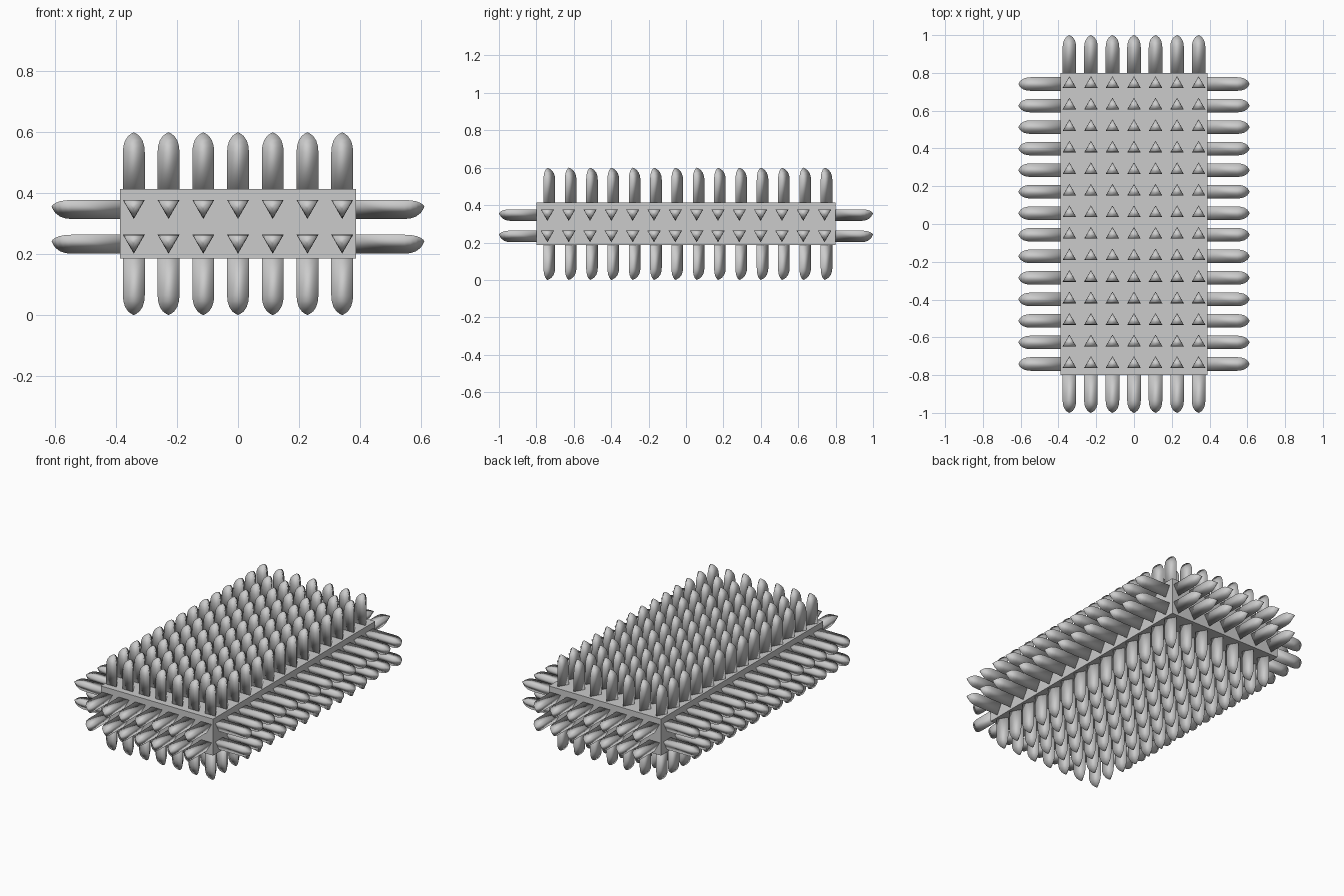
import bpy, bmesh
from math import sin, cos, tau
from mathutils import Vector

if "Cube" in bpy.data.objects:
    bpy.data.objects.remove(bpy.data.objects["Cube"])

HALF = Vector((0.388, 0.80, 0.114))     # half size of the core block
CENTRE = Vector((0, 0, 0.30))
STEP = 0.114                            # spacing of the bristle grid
COUNT = (7, 14, 2)                      # bristles along x, y and z
TIP = (0.612, 1.0, 0.30)                # tip distance from centre per axis
RADIUS = 0.0415
# bullet tip: distance behind the point, radius fraction
NOSE = [(0.065, 1.0), (0.045, 0.95), (0.027, 0.80), (0.012, 0.52), (0.004, 0.22)]


def make_object(name, bm, smooth):
    mesh = bpy.data.meshes.new(name)
    for f in bm.faces:
        f.smooth = smooth
    bm.to_mesh(mesh)
    bm.free()
    ob = bpy.data.objects.new(name, mesh)
    bpy.context.collection.objects.link(ob)
    return ob


def spike(bm, base, direction, ridge, length):
    """Three-sided rod with a bullet tip; one edge points along ridge."""
    side = direction.cross(ridge)
    rings = []
    for d, r in [(0, 1.0)] + [(length - back, r) for back, r in NOSE]:
        rings.append([bm.verts.new(base + direction * d + RADIUS * r *
                      (ridge * cos(tau * i / 3) + side * sin(tau * i / 3)))
                      for i in range(3)])
    tip = bm.verts.new(base + direction * length)
    for a, b in zip(rings, rings[1:]):
        for i in range(3):
            j = (i + 1) % 3
            bm.faces.new((a[i], a[j], b[j], b[i]))
    for i in range(3):
        bm.faces.new((rings[-1][i], rings[-1][(i + 1) % 3], tip))
    bm.faces.new(rings[0][::-1])


# core block
bm = bmesh.new()
bmesh.ops.create_cube(bm, size=2)
for v in bm.verts:
    v.co = Vector(a * b for a, b in zip(v.co, HALF)) + CENTRE
make_object("core_block", bm, False)

# bristles on all six faces
names = {(0, 1): "right", (0, -1): "left", (1, 1): "back",
         (1, -1): "front", (2, 1): "top", (2, -1): "bottom"}
for (axis, sign), label in names.items():
    direction = Vector((0, 0, 0))
    direction[axis] = sign
    ridge = Vector((0, 1, 0)) if axis == 2 else Vector((0, 0, -1))
    u, v = [a for a in range(3) if a != axis]
    sunk = HALF[axis] - 0.01
    bm = bmesh.new()
    for i in range(COUNT[u]):
        for j in range(COUNT[v]):
            base = CENTRE + direction * sunk
            base[u] += (i - (COUNT[u] - 1) / 2) * STEP
            base[v] += (j - (COUNT[v] - 1) / 2) * STEP
            spike(bm, base, direction, ridge, TIP[axis] - sunk)
    make_object(label + "_bristles", bm, True)
